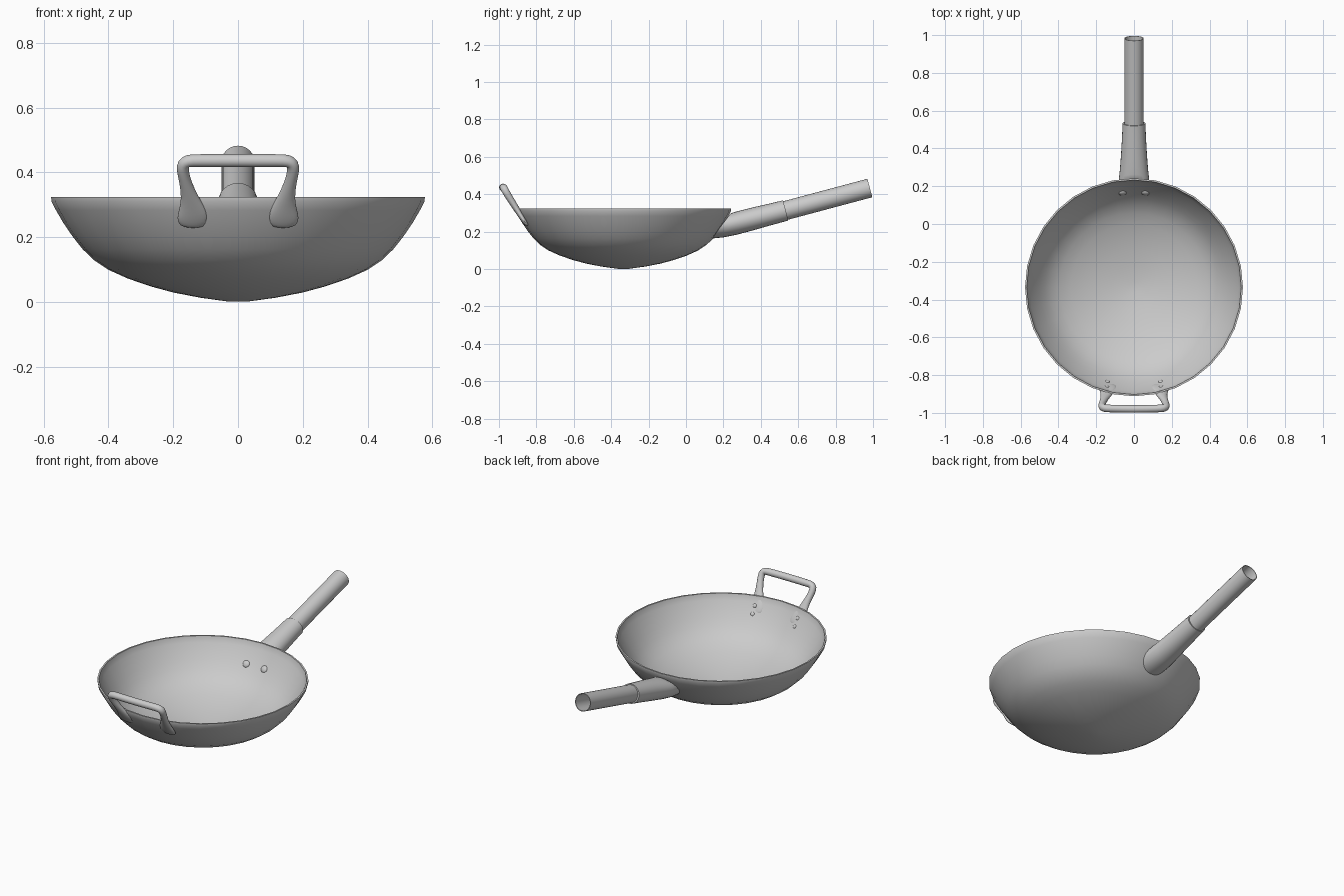
import bpy, bmesh
from math import cos, sin, pi
from mathutils import Vector as V

if "Cube" in bpy.data.objects:
    bpy.data.objects.remove(bpy.data.objects["Cube"])

CY = -0.335  # bowl centre in y


def finish(name, bm, angle=40, subsurf=0):
    bmesh.ops.remove_doubles(bm, verts=bm.verts, dist=1e-5)
    bmesh.ops.recalc_face_normals(bm, faces=bm.faces)
    me = bpy.data.meshes.new(name)
    bm.to_mesh(me)
    bm.free()
    ob = bpy.data.objects.new(name, me)
    bpy.context.collection.objects.link(ob)
    if subsurf:
        m = ob.modifiers.new("smooth", 'SUBSURF')
        m.levels = m.render_levels = subsurf
    bpy.ops.object.select_all(action='DESELECT')
    ob.select_set(True)
    bpy.context.view_layer.objects.active = ob
    bpy.ops.object.shade_smooth_by_angle(angle=angle * pi / 180)
    return ob


def loft(name, rings, n, caps=True, **kw):
    """Skin elliptical rings given as (centre, half axis u, half axis v)."""
    bm = bmesh.new()
    loops = [[bm.verts.new(c + u * cos(2 * pi * i / n) + v * sin(2 * pi * i / n))
              for i in range(n)] for c, u, v in rings]
    for a, b in zip(loops, loops[1:]):
        for i in range(n):
            j = (i + 1) % n
            bm.faces.new((a[i], a[j], b[j], b[i]))
    if caps:
        bm.faces.new(loops[0])
        bm.faces.new(loops[-1])
    return finish(name, bm, **kw)


# bowl: outer profile up to the rim, then back down the inside
outer = [(0.03, 0.001), (0.117, 0.013), (0.20, 0.029), (0.27, 0.048), (0.34, 0.072),
         (0.40, 0.099), (0.445, 0.129), (0.48, 0.163), (0.51, 0.201),
         (0.54, 0.245), (0.562, 0.283), (0.576, 0.31), (0.577, 0.324)]
inner = [(r - 0.009 * r / 0.577, z + 0.007 * (z < 0.32)) for r, z in reversed(outer)]
loft("bowl", [(V((0, CY, z)), V((r, 0, 0)), V((0, r, 0))) for r, z in outer + inner], 32)

# socket joining the long handle to the bowl: top (y, z), bottom (y, z), half width
socket = [((0.238, 0.297), (0.138, 0.163), 0.082), ((0.262, 0.305), (0.20, 0.169), 0.081),
          ((0.30, 0.315), (0.27, 0.183), 0.075), ((0.36, 0.330), (0.36, 0.207), 0.069),
          ((0.44, 0.348), (0.455, 0.234), 0.064), ((0.519, 0.367), (0.547, 0.259), 0.060)]
rings = []
for t, b, w in socket:
    t, b = V((0, *t)), V((0, *b))
    rings.append(((t + b) / 2, V((w, 0, 0)), (t - b) / 2))
loft("handle_socket", rings, 24)

# hollow long handle tube
a, b = V((0, 0.50, 0.304)), V((0, 0.983, 0.433))
up = V((0, -(b - a).z, (b - a).y)).normalized()
loft("long_handle", [(p, V((r, 0, 0)), up * r)
                     for p, r in ((a, 0.051), (b, 0.051), (b, 0.047), (a, 0.047))], 24)

# front loop handle: one half as (x, y, z, half width, half thickness), then mirrored
half = [(0.139, -0.848, 0.230, 0.026, 0.007), (0.139, -0.854, 0.240, 0.048, 0.012),
        (0.139, -0.870, 0.264, 0.051, 0.015), (0.142, -0.885, 0.288, 0.042, 0.016),
        (0.149, -0.907, 0.322, 0.027, 0.017), (0.162, -0.935, 0.368, 0.019, 0.019),
        (0.171, -0.958, 0.403, 0.019, 0.020), (0.170, -0.970, 0.427, 0.022, 0.021),
        (0.155, -0.976, 0.436, 0.021, 0.021), (0.125, -0.977, 0.436, 0.021, 0.021)]
path = half + [(0, -0.980, 0.436, 0.021, 0.021)] + [(-p[0], *p[1:]) for p in reversed(half)]
pts = [V(p[:3]) for p in path]
normal = V((0, -0.84, -0.54))
rings = []
for i, p in enumerate(path):
    tan = pts[min(i + 1, len(pts) - 1)] - pts[max(i - 1, 0)]
    side = tan.cross(normal).normalized()
    rings.append((pts[i], side * p[3], normal * p[4]))
loft("front_loop_handle", rings, 12, subsurf=1, angle=80)


# rivets on the inside of the bowl
def inside_point(x, y):
    r = (x * x + (y - CY) ** 2) ** 0.5
    prof = inner[::-1]
    for (r0, z0), (r1, z1) in zip(prof, prof[1:]):
        if r0 <= r <= r1:
            z = z0 + (z1 - z0) * (r - r0) / (r1 - r0)
            out = V((x, y - CY, 0)).normalized()
            return V((x, y, z)), V((0, 0, r1 - r0)) - out * (z1 - z0)


def rivet(name, x, y, rad):
    p, nrm = inside_point(x, y)
    bm = bmesh.new()
    bmesh.ops.create_uvsphere(bm, u_segments=16, v_segments=8, radius=rad)
    bmesh.ops.scale(bm, vec=(1, 1, 0.5), verts=bm.verts)
    ob = finish(name, bm)
    ob.rotation_euler = nrm.to_track_quat('Z', 'Y').to_euler()
    ob.location = p


for s, tag in ((-1, "left"), (1, "right")):
    rivet("back_rivet_" + tag, s * 0.06, 0.165, 0.021)
    rivet("front_rivet_low_" + tag, s * 0.141, -0.835, 0.012)
    rivet("front_rivet_high_" + tag, s * 0.143, -0.860, 0.012)
